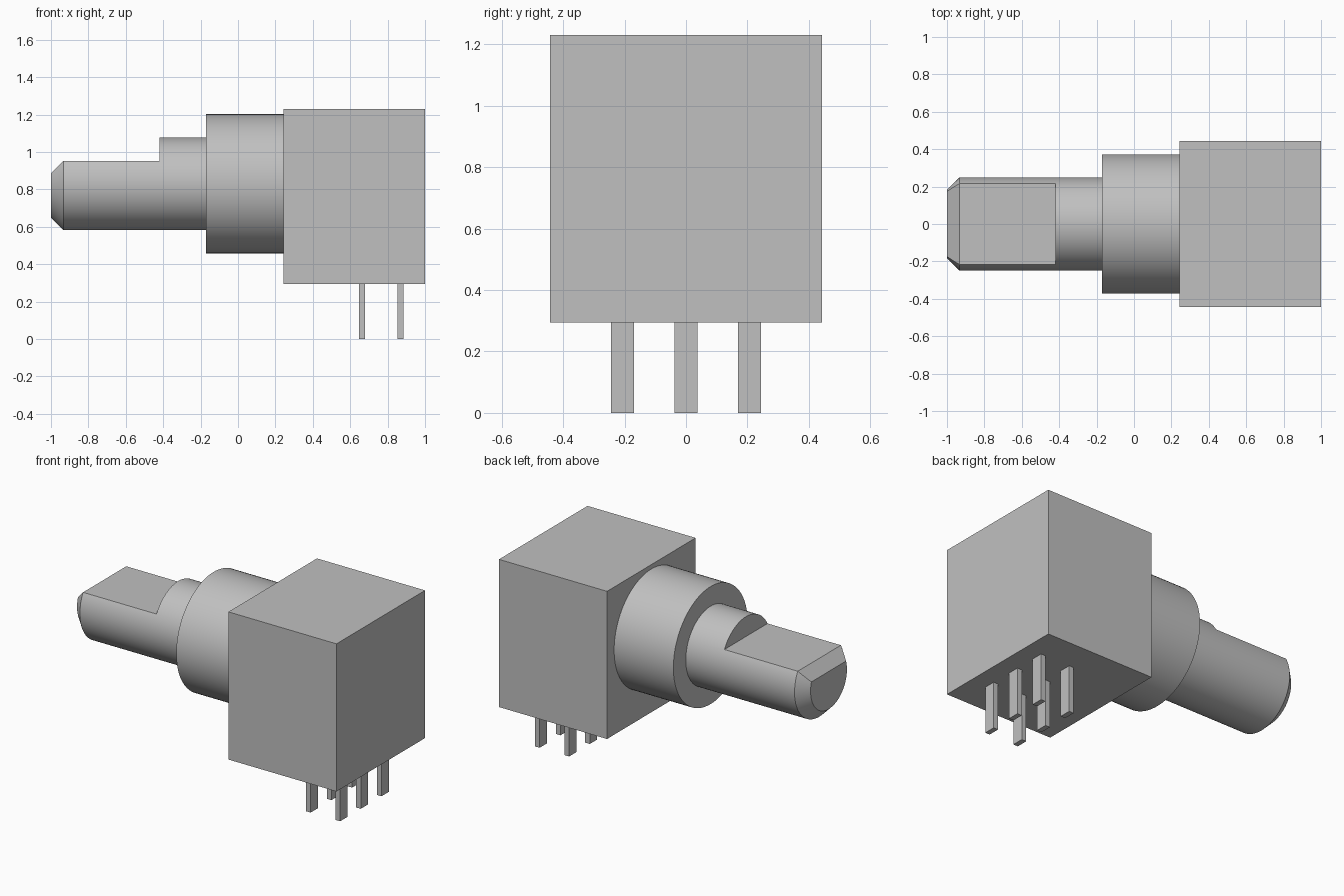
import bpy, bmesh, math
from mathutils import Matrix, Vector

cube = bpy.data.objects.get("Cube")
if cube:
    bpy.data.objects.remove(cube, do_unlink=True)

AXIS_Z = 0.83          # height of the shaft axis
GREY = (0.53, 0.53, 0.53, 1.0)

grey = bpy.data.materials.new("plain grey")
grey.use_nodes = True
grey.diffuse_color = GREY
grey.node_tree.nodes["Principled BSDF"].inputs["Base Color"].default_value = GREY


def make_object(name, bm):
    bmesh.ops.recalc_face_normals(bm, faces=bm.faces)
    mesh = bpy.data.meshes.new(name)
    bm.to_mesh(mesh)
    bm.free()
    mesh.materials.append(grey)
    obj = bpy.data.objects.new(name, mesh)
    bpy.context.collection.objects.link(obj)
    return obj


def box(name, low, high):
    low, high = Vector(low), Vector(high)
    bm = bmesh.new()
    bmesh.ops.create_cube(bm, size=1, matrix=Matrix.Translation((low + high) / 2)
                          @ Matrix.Diagonal((*(high - low), 1)))
    return make_object(name, bm)


def turned(name, profile, sides=96):
    """Solid of revolution about the shaft axis from (x, radius) points."""
    bm = bmesh.new()
    rings = []
    for x, r in profile:
        angles = [2 * math.pi * i / sides for i in range(sides)]
        rings.append([bm.verts.new((x, r * math.cos(a), AXIS_Z + r * math.sin(a)))
                      for a in angles])
    for a, b in zip(rings, rings[1:]):
        for i in range(sides):
            j = (i + 1) % sides
            bm.faces.new((a[i], a[j], b[j], b[i]))
    bm.faces.new(rings[0])
    bm.faces.new(rings[-1])
    return make_object(name, bm)


def smooth(obj):
    bpy.ops.object.select_all(action="DESELECT")
    obj.select_set(True)
    bpy.context.view_layer.objects.active = obj
    bpy.ops.object.shade_smooth_by_angle(angle=math.radians(25))


# Housing
box("housing", (0.243, -0.443, 0.295), (1.0, 0.443, 1.23))

# Bushing between the housing and the shaft
bushing = turned("bushing", [(-0.172, 0.372), (0.243, 0.372)])
smooth(bushing)

# Shaft with a chamfered tip
shaft = turned("shaft", [(-1.0, 0.182), (-0.934, 0.248), (-0.172, 0.248)])

# Cutter for the flat and its chamfer, drawn in side profile
bm = bmesh.new()
outline = [(-1.1, 0.786), (-0.934, 0.952), (-0.42, 0.952), (-0.42, 1.3), (-1.1, 1.3)]
face = bm.faces.new([bm.verts.new((x, -0.4, z)) for x, z in outline])
side = bmesh.ops.extrude_face_region(bm, geom=[face])
bmesh.ops.translate(bm, vec=(0, 0.8, 0),
                    verts=[v for v in side["geom"] if isinstance(v, bmesh.types.BMVert)])
cutter = make_object("flat_cutter", bm)
cutter.hide_render = True

cut = shaft.modifiers.new("flat", "BOOLEAN")
cut.operation = "DIFFERENCE"
cut.solver = "EXACT"
cut.object = cutter
bpy.context.view_layer.objects.active = shaft
bpy.ops.object.modifier_apply(modifier=cut.name)
bpy.data.objects.remove(cutter, do_unlink=True)
smooth(shaft)

# Two rows of three pins
for row, x in (("inner", 0.664), ("outer", 0.87)):
    for place, y in (("right", -0.207), ("middle", 0.0), ("left", 0.207)):
        box(f"{row}_{place}_pin", (x - 0.016, y - 0.037, 0.0),
            (x + 0.016, y + 0.037, 0.295))
